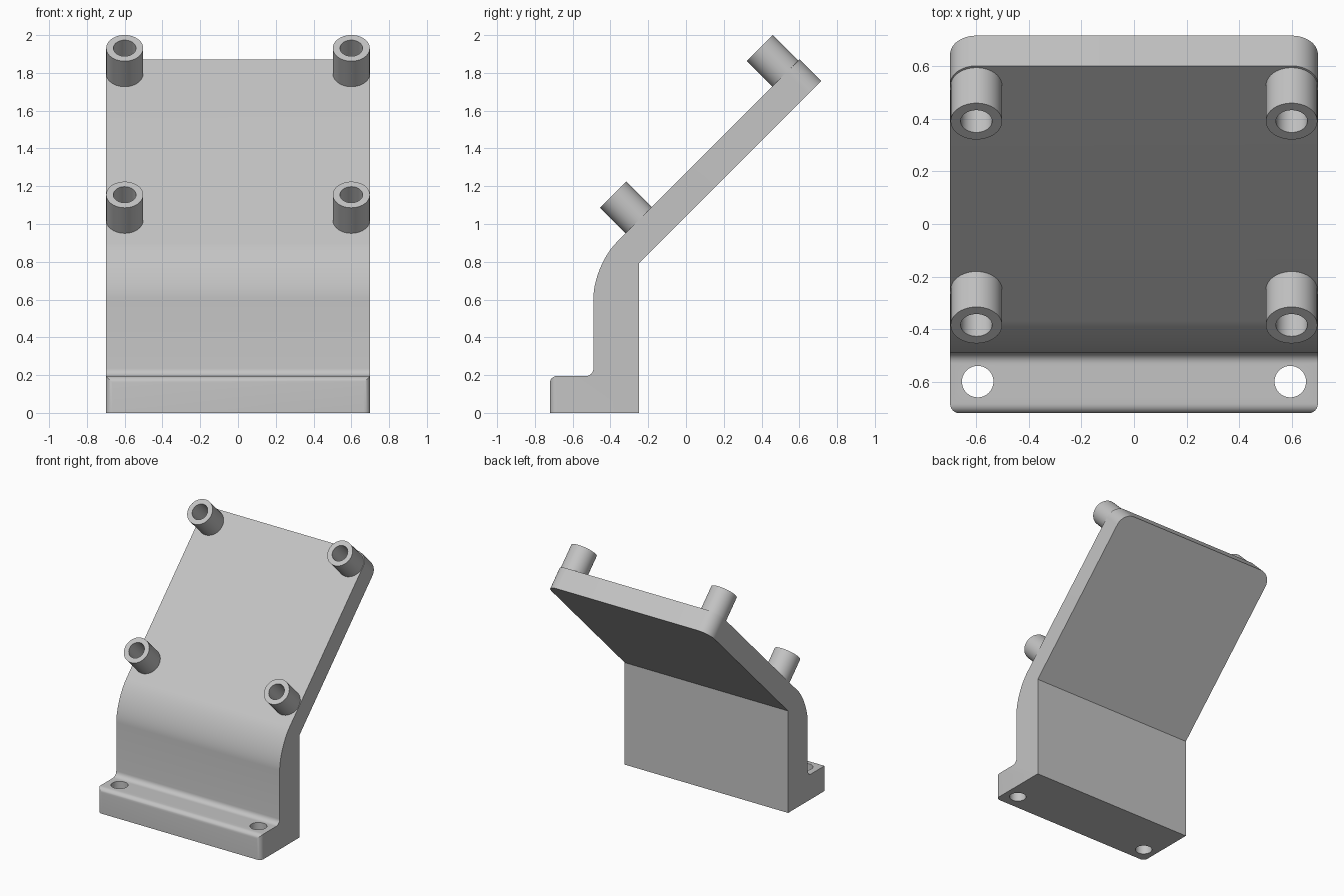
import bpy
import bmesh
import math
from mathutils import Matrix, Vector

cube = bpy.data.objects.get("Cube")
if cube:
    bpy.data.objects.remove(cube, do_unlink=True)

HALF_WIDTH = 0.7
HOLE_X = 0.595
HOLE_RADIUS = 0.06

grey = bpy.data.materials.new("light grey")
grey.use_nodes = True
COLOUR = (0.55, 0.55, 0.55, 1)
grey.diffuse_color = COLOUR
grey.node_tree.nodes["Principled BSDF"].inputs["Base Color"].default_value = COLOUR


def make_object(name, bm):
    bmesh.ops.recalc_face_normals(bm, faces=bm.faces)
    mesh = bpy.data.meshes.new(name)
    bm.to_mesh(mesh)
    bm.free()
    mesh.materials.append(grey)
    obj = bpy.data.objects.new(name, mesh)
    bpy.context.collection.objects.link(obj)
    return obj


def activate(obj):
    bpy.ops.object.select_all(action='DESELECT')
    obj.select_set(True)
    bpy.context.view_layer.objects.active = obj


def round_edges(bm, midpoints, size, segments):
    """Round the edges whose middles lie at the given points."""
    edges = [e for e in bm.edges
             if any(((e.verts[0].co + e.verts[1].co) / 2 - Vector(m)).length < 0.01
                    for m in midpoints)]
    bmesh.ops.bevel(bm, geom=edges, offset=size, segments=segments,
                    profile=0.5, affect='EDGES')


# Bracket: side profile (y, z) extruded across the width
front, wall, back, step = -0.72, -0.49, -0.25, 0.195
tip_front, tip_back = (0.602, 1.872), (0.717, 1.757)
profile = [(front, 0), (back, 0), (back, 0.79), tip_back, tip_front,
           (wall, 0.78), (wall, step), (front, step)]
bm = bmesh.new()
face = bm.faces.new([bm.verts.new((-HALF_WIDTH, y, z)) for y, z in profile])
swept = bmesh.ops.extrude_face_region(bm, geom=[face])["geom"]
bmesh.ops.translate(bm, vec=(2 * HALF_WIDTH, 0, 0),
                    verts=[v for v in swept if isinstance(v, bmesh.types.BMVert)])

# Bend, inner step, plate corners and front edges of the foot
tip_y, tip_z = [(a + b) / 2 for a, b in zip(tip_front, tip_back)]
round_edges(bm, [(0, wall, 0.78)], 0.17, 16)
round_edges(bm, [(0, wall, step)], 0.04, 6)
round_edges(bm, [(s * HALF_WIDTH, tip_y, tip_z) for s in (-1, 1)], 0.1, 12)
round_edges(bm, [(0, front, step)] +
            [(s * HALF_WIDTH, front, step / 2) for s in (-1, 1)], 0.035, 6)
bracket = make_object("bracket", bm)

# Mounting holes through the foot
bm = bmesh.new()
for side in (-1, 1):
    bmesh.ops.create_cone(bm, cap_ends=True, segments=40, radius1=HOLE_RADIUS,
                          radius2=HOLE_RADIUS, depth=1,
                          matrix=Matrix.Translation((side * HOLE_X, -0.6, 0)))
cutter = make_object("hole_cutter", bm)
cutter.hide_render = True
activate(bracket)
cut = bracket.modifiers.new("holes", 'BOOLEAN')
cut.operation = 'DIFFERENCE'
cut.solver = 'EXACT'
cut.object = cutter
bpy.ops.object.modifier_apply(modifier=cut.name)
bpy.data.objects.remove(cutter, do_unlink=True)
bpy.ops.object.shade_smooth_by_angle(angle=math.radians(30))


# Hollow standoffs, square to the sloped plate
def standoff(name, x, y, z):
    bm = bmesh.new()
    inner, outer, low, high = HOLE_RADIUS, 0.098, -0.01, 0.191
    ring = [bm.verts.new((r, 0, h)) for r, h in
            ((inner, low), (outer, low), (outer, high), (inner, high))]
    edges = [bm.edges.new((ring[i], ring[(i + 1) % 4])) for i in range(4)]
    bmesh.ops.spin(bm, geom=ring + edges, cent=(0, 0, 0), axis=(0, 0, 1),
                   angle=math.tau, steps=40, use_merge=True)
    bmesh.ops.remove_doubles(bm, verts=bm.verts, dist=0.0001)
    obj = make_object(name, bm)
    obj.location = (x, y, z)
    obj.rotation_euler = (math.radians(45), 0, 0)
    activate(obj)
    bpy.ops.object.shade_smooth_by_angle(angle=math.radians(30))


for side, x in (("left", 0.6), ("right", -0.6)):
    standoff("upper_standoff_" + side, x, 0.526, 1.796)
    standoff("lower_standoff_" + side, x, -0.25, 1.02)
